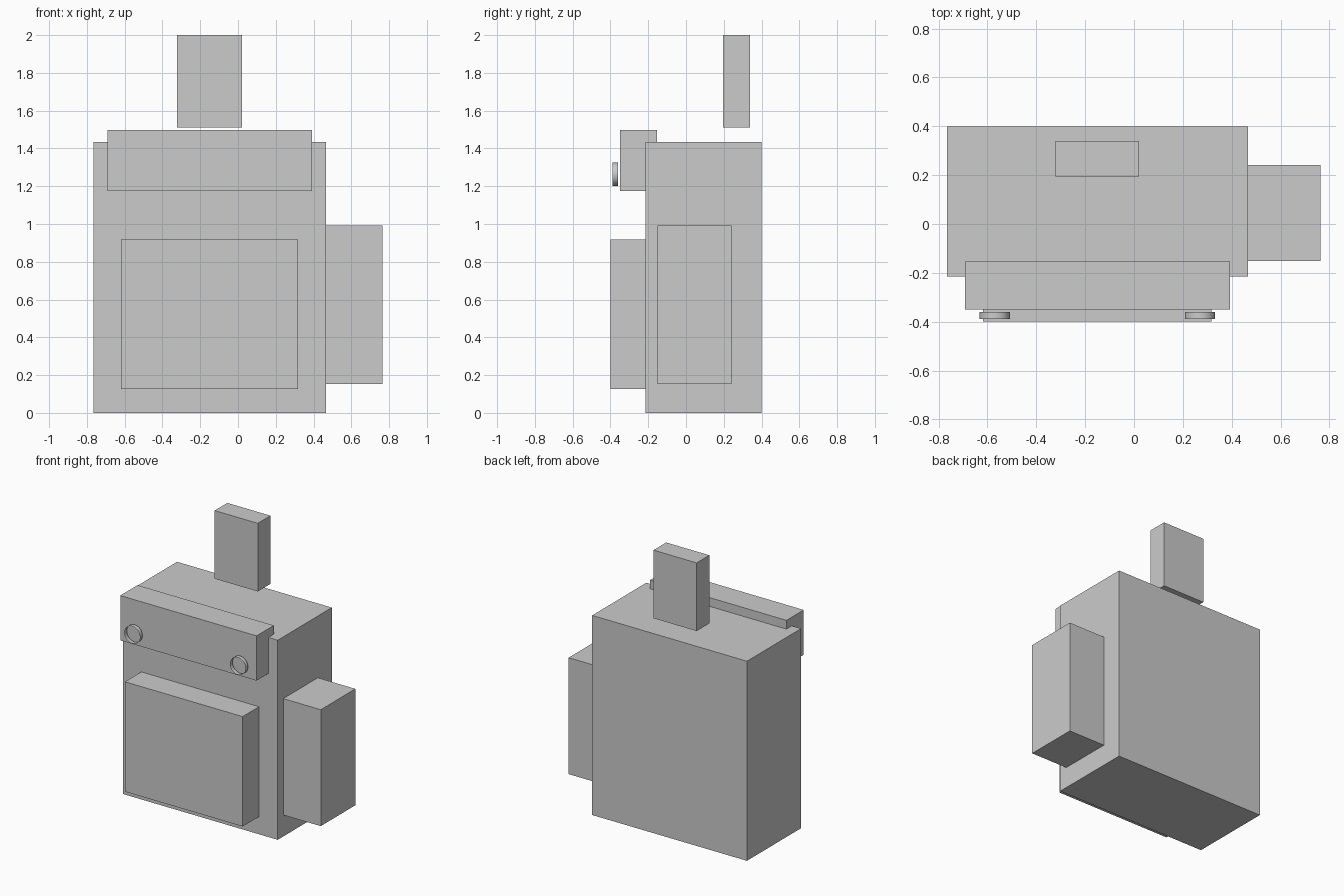
import bpy, bmesh
from mathutils import Matrix

if "Cube" in bpy.data.objects:
    bpy.data.objects.remove(bpy.data.objects["Cube"])


def finish(bm, name):
    mesh = bpy.data.meshes.new(name)
    bm.to_mesh(mesh)
    bm.free()
    obj = bpy.data.objects.new(name, mesh)
    bpy.context.collection.objects.link(obj)
    return obj


def box(name, x, y, z):
    """Box spanning the (min, max) range given for each axis."""
    bm = bmesh.new()
    bmesh.ops.create_cube(bm, size=1)
    spans = (x, y, z)
    bmesh.ops.scale(bm, vec=[b - a for a, b in spans], verts=bm.verts)
    bmesh.ops.translate(bm, vec=[(a + b) / 2 for a, b in spans], verts=bm.verts)
    return finish(bm, name)


def ring(name, centre, radius, depth):
    """Open-ended tube whose axis runs front to back."""
    bm = bmesh.new()
    turn = Matrix.Translation(centre) @ Matrix.Rotation(1.5707963, 4, 'X')
    bmesh.ops.create_cone(bm, cap_ends=False, segments=32, radius1=radius,
                          radius2=radius, depth=depth, matrix=turn)
    for f in bm.faces:
        f.smooth = True
    return finish(bm, name)


# Main bag body and its pockets
box("body", (-0.765, 0.466), (-0.214, 0.40), (0, 1.435))
box("front_pocket", (-0.619, 0.317), (-0.40, -0.214), (0.127, 0.917))
box("side_pocket", (0.466, 0.764), (-0.151, 0.242), (0.154, 0.991))

# Flap over the front top edge, and the floating handle
box("top_flap", (-0.692, 0.392), (-0.349, -0.153), (1.176, 1.498))
box("handle", (-0.322, 0.021), (0.195, 0.339), (1.51, 2.0))

# Flap fastener rings, just in front of the flap
for side, x in (("left", -0.57), ("right", 0.27)):
    ring(f"fastener_ring_{side}", (x, -0.374, 1.263), 0.062, 0.029)
